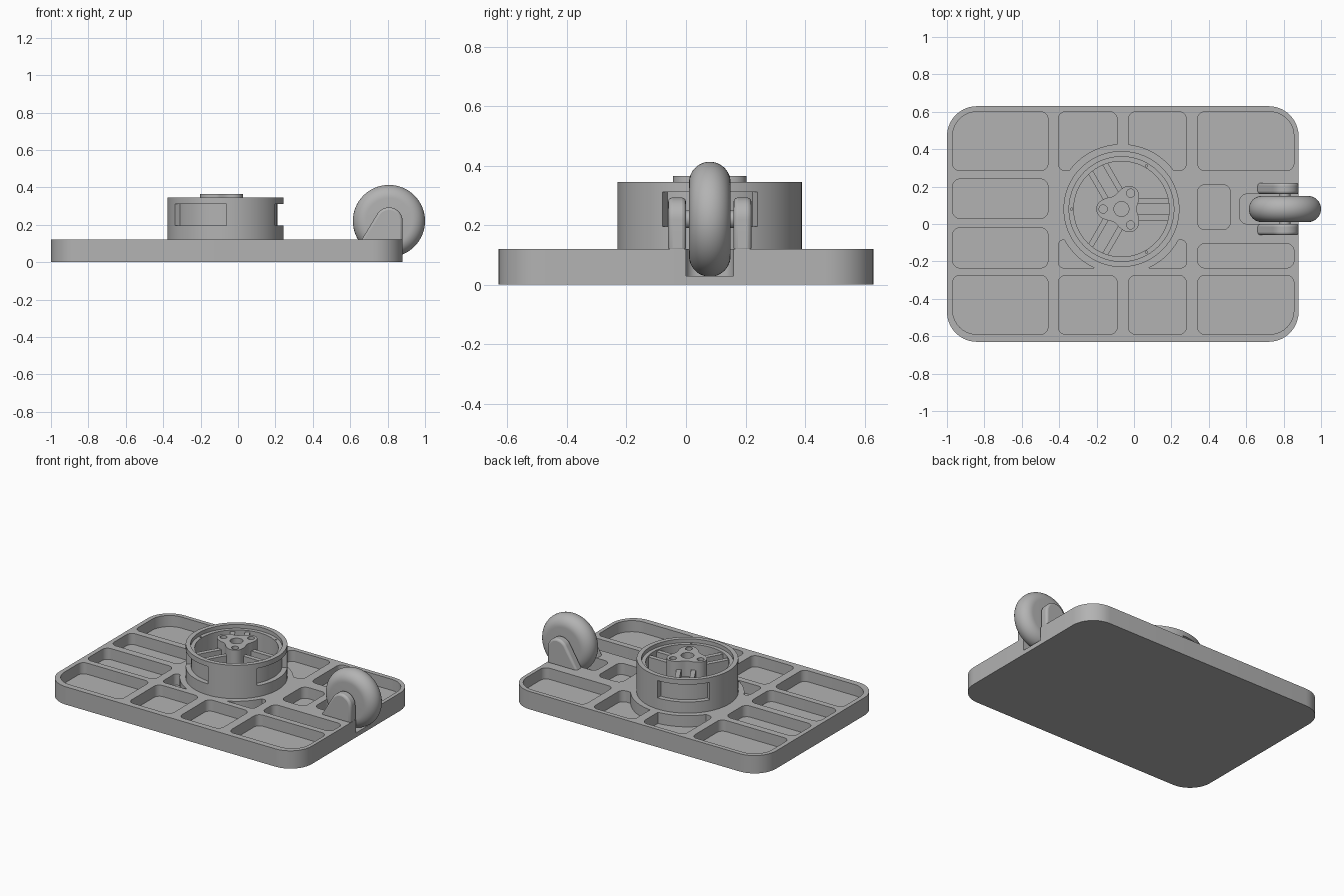
import bpy, bmesh
from math import sin, cos, pi, radians
from mathutils import Matrix, Vector

cube = bpy.data.objects.get("Cube")
if cube:
    bpy.data.objects.remove(cube, do_unlink=True)

grey = bpy.data.materials.new("plain grey")
grey.use_nodes = True
COLOUR = (0.45, 0.45, 0.45, 1)
grey.diffuse_color = COLOUR
bsdf = next(n for n in grey.node_tree.nodes if n.type == 'BSDF_PRINCIPLED')
bsdf.inputs["Base Color"].default_value = COLOUR

AXLE_Y = 0.08                      # shared centre line of drum and caster
DRUM = Vector((-0.067, AXLE_Y, 0))
TOP = 0.12                         # top of the base plate


def make(name, bm):
    """Turn a bmesh into a grey object."""
    bmesh.ops.recalc_face_normals(bm, faces=bm.faces[:])
    mesh = bpy.data.meshes.new(name)
    bm.to_mesh(mesh)
    bm.free()
    mesh.materials.append(grey)
    obj = bpy.data.objects.new(name, mesh)
    bpy.context.collection.objects.link(obj)
    return obj


def activate(obj):
    bpy.ops.object.select_all(action='DESELECT')
    obj.select_set(True)
    bpy.context.view_layer.objects.active = obj


def prism(name, outlines, z0, z1):
    """Extrude one or more closed 2D outlines upward."""
    bm = bmesh.new()
    for outline in outlines:
        face = bm.faces.new([bm.verts.new((x, y, z0)) for x, y in outline])
        new = bmesh.ops.extrude_face_region(bm, geom=[face])["geom"]
        verts = [v for v in new if isinstance(v, bmesh.types.BMVert)]
        bmesh.ops.translate(bm, verts=verts, vec=(0, 0, z1 - z0))
    return make(name, bm)


def lathe(name, profile, steps=64):
    """Spin a closed (radius, height) profile about z."""
    bm = bmesh.new()
    verts = [bm.verts.new((r, 0, z)) for r, z in profile]
    edges = [bm.edges.new(pair) for pair in zip(verts, verts[1:])]
    bmesh.ops.spin(bm, geom=verts + edges, cent=(0, 0, 0), axis=(0, 0, 1),
                   angle=2 * pi, steps=steps)
    bmesh.ops.remove_doubles(bm, verts=bm.verts[:], dist=1e-5)
    return make(name, bm)


def arc(cx, cy, r, a0, a1, n):
    return [(cx + r * cos(radians(a0 + (a1 - a0) * i / n)),
             cy + r * sin(radians(a0 + (a1 - a0) * i / n))) for i in range(n + 1)]


def circle(cx, cy, r, n=24):
    return arc(cx, cy, r, 0, 360, n)[:-1]


def rounded(x0, x1, y0, y1, r=0.04, big=None):
    """Rounded rectangle; corner number `big` gets a wide radius."""
    radii = [0.13 if i == big else r for i in range(4)]
    corners = [(x1, y1, -1, -1), (x0, y1, 1, -1), (x0, y0, 1, 1), (x1, y0, -1, 1)]
    pts = []
    for i, ((x, y, sx, sy), q) in enumerate(zip(corners, radii)):
        pts += arc(x + sx * q, y + sy * q, q, 90 * i, 90 * i + 90, 10)
    return pts


def subtract(obj, cutter):
    mod = obj.modifiers.new("cut", 'BOOLEAN')
    mod.operation, mod.solver, mod.object = 'DIFFERENCE', 'EXACT', cutter
    activate(obj)
    bpy.ops.object.modifier_apply(modifier=mod.name)
    bpy.data.objects.remove(cutter, do_unlink=True)


def smooth(obj):
    activate(obj)
    bpy.ops.object.shade_smooth_by_angle(angle=radians(30))


# Base plate with its pockets
plate = prism("base_plate", [rounded(-1, 0.88, -0.63, 0.63, 0.16)], 0, TOP)
left, inner_left, inner_right, right = (-0.97, -0.46), (-0.405, -0.09), (-0.03, 0.28), (0.34, 0.855)
back, front = (0.285, 0.6), (-0.59, -0.275)
pockets = [
    rounded(*left, *back, big=1), rounded(*right, *back, big=0),
    rounded(*left, *front, big=2), rounded(*right, *front, big=3),
    rounded(*inner_left, *back), rounded(*inner_right, *back),
    rounded(*inner_left, *front), rounded(*inner_right, *front),
    rounded(*left, 0.03, 0.24), rounded(*left, -0.235, -0.02),
    rounded(0.34, 0.515, -0.03, 0.21), rounded(*right, -0.235, -0.105),
    rounded(-0.405, -0.15, -0.235, -0.085, 0.03),
    rounded(0.02, 0.28, -0.235, -0.085, 0.03),
]
pocket_cutter = prism("pocket_cutter", pockets, 0.045, 0.2)
subtract(pocket_cutter, prism("collar_cutter", [circle(DRUM.x, DRUM.y, 0.347, 96)], 0, 0.3))
subtract(plate, pocket_cutter)
subtract(plate, prism("caster_slot", [rounded(0.565, 1.1, 0.0, 0.16)], 0.03, 0.2))
smooth(plate)

# Drum ring with three outer recesses and small rim holes
drum = lathe("drum", [(0, 0.11), (0.31, 0.11), (0.31, 0.345), (0.28, 0.345), (0.28, 0.32),
                      (0.255, 0.32), (0.255, 0.15), (0, 0.15)], 96)
sectors = [arc(0, 0, 0.277, a - 31, a + 31, 20) + arc(0, 0, 0.35, a + 31, a - 31, 20)
           for a in (0, 120, 240)]
subtract(drum, prism("recess_cutter", sectors, 0.195, 0.312))
holes = [circle(0.267 * cos(radians(a)), 0.267 * sin(radians(a)), 0.006, 10)
         for a in (60, 180, 300)]
subtract(drum, prism("rim_hole_cutter", holes, 0.3, 0.4))
drum.location = DRUM
smooth(drum)

# Three-lobed hub with centre bore and bolt holes
lobes = []
for i in range(72):
    a = 2 * pi * i / 72
    r = 0.108 + 0.027 * cos(3 * (a - pi))
    lobes.append((r * cos(a), r * sin(a)))
hub = prism("hub", [lobes], 0.14, 0.365)
bores = [circle(0, 0, 0.04)] + [circle(0.098 * cos(radians(a)), 0.098 * sin(radians(a)), 0.022)
                                for a in (60, 180, 300)]
subtract(hub, prism("bore_cutter", bores, 0.25, 0.4))
hub.location = DRUM
smooth(hub)

# Channelled spokes joining hub and drum
for i in range(3):
    bm = bmesh.new()
    for x0, x1, y, width, z0, z1 in ((0.05, 0.262, 0.045, 0.03, 0.14, 0.31),
                                     (0.05, 0.262, -0.045, 0.03, 0.14, 0.31),
                                     (0.05, 0.262, 0, 0.07, 0.14, 0.26)):
        size = Matrix.Diagonal((x1 - x0, width, z1 - z0, 1))
        centre = Matrix.Translation(((x0 + x1) / 2, y, (z0 + z1) / 2))
        bmesh.ops.create_cube(bm, size=1, matrix=centre @ size)
    spoke = make(f"spoke_{i + 1}", bm)
    spoke.location = DRUM
    spoke.rotation_euler.z = radians(120 * i)

# Caster wheel with a fully rounded tread
WHEEL = Vector((0.807, AXLE_Y, 0.22))
tread = arc(0.123, 0, 0.07, -90, 90, 24)
wheel = lathe("caster_wheel", [(0, -0.07)] + tread + [(0, 0.07)])
axle = prism("caster_axle", [circle(0, 0, 0.03)], -0.1, 0.1)
for part in (wheel, axle):
    part.location = WHEEL
    part.rotation_euler.x = pi / 2
    smooth(part)

# Fork cheeks either side of the wheel
cheek_outline = [(0.655, 0.11), (0.88, 0.11)] + arc(WHEEL.x, WHEEL.z, 0.073, 0, 150, 20)
for name, y in (("front_fork_cheek", -0.06), ("back_fork_cheek", 0.16)):
    cheek = prism(name, [cheek_outline], 0, 0.06)
    cheek.rotation_euler.x = pi / 2
    cheek.location.y = y + 0.06
    bevel = cheek.modifiers.new("soft edges", 'BEVEL')
    bevel.width, bevel.segments, bevel.angle_limit = 0.014, 3, radians(60)
    bevel.limit_method = 'ANGLE'
    smooth(cheek)
